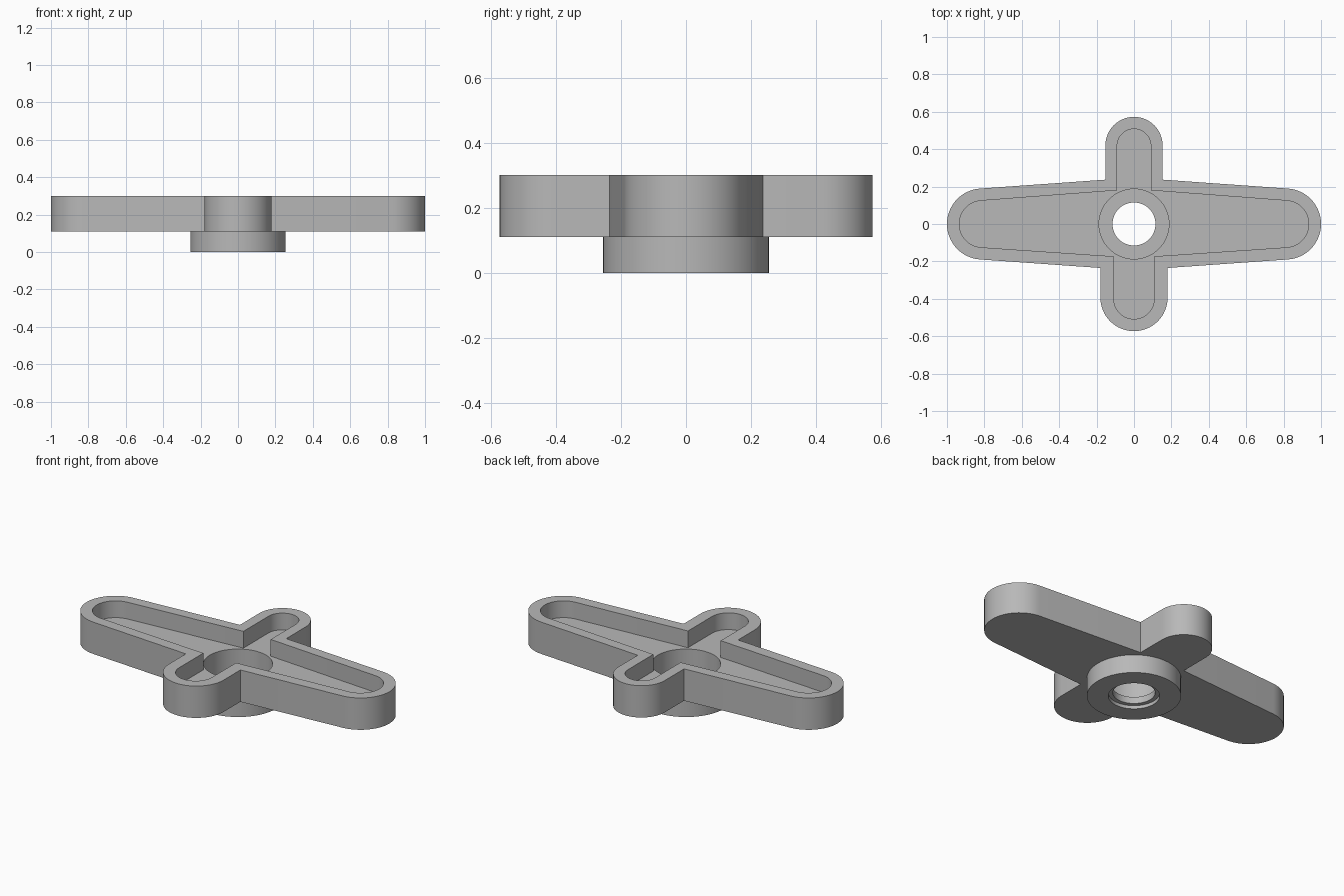
import bpy, bmesh
from math import cos, sin, radians

cube = bpy.data.objects.get("Cube")
if cube:
    bpy.data.objects.remove(cube, do_unlink=True)

grey = bpy.data.materials.new("grey_plastic")
grey.use_nodes = True
colour = (0.48, 0.48, 0.48, 1)
grey.diffuse_color = colour
grey.node_tree.nodes["Principled BSDF"].inputs["Base Color"].default_value = colour


def arc(cx, cy, r, start, end, steps):
    angles = [radians(start + (end - start) * i / steps) for i in range(steps + 1)]
    return [(cx + r * cos(a), cy + r * sin(a)) for a in angles]


def cross_outline(long_end, long_r, short_end, front_r, back_r, front_y, back_y):
    """Four rounded arms: right half from front to back, then mirrored."""
    half = arc(0, front_r - short_end, front_r, -90, 0, 16)
    half.append((front_r, -front_y))
    half += arc(long_end - long_r, 0, long_r, -86, 86, 32)
    half.append((back_r, back_y))
    half += arc(0, short_end - back_r, back_r, 0, 90, 16)
    return half + [(-x, y) for x, y in reversed(half[1:-1])]


def prism(name, outline, bottom, top):
    bm = bmesh.new()
    base = bm.faces.new([bm.verts.new((x, y, bottom)) for x, y in outline])
    grown = bmesh.ops.extrude_face_region(bm, geom=[base])
    verts = [v for v in grown["geom"] if isinstance(v, bmesh.types.BMVert)]
    bmesh.ops.translate(bm, verts=verts, vec=(0, 0, top - bottom))
    bmesh.ops.recalc_face_normals(bm, faces=bm.faces)
    mesh = bpy.data.meshes.new(name)
    bm.to_mesh(mesh)
    bm.free()
    mesh.materials.append(grey)
    obj = bpy.data.objects.new(name, mesh)
    bpy.context.collection.objects.link(obj)
    return obj


def disc(name, r, bottom, top):
    return prism(name, arc(0, 0, r, 0, 360, 64)[:-1], bottom, top)


def combine(target, tool, operation):
    mod = target.modifiers.new(tool.name, "BOOLEAN")
    mod.operation = operation
    mod.solver = "EXACT"
    mod.object = tool
    bpy.context.view_layer.objects.active = target
    bpy.ops.object.modifier_apply(modifier=mod.name)
    bpy.data.objects.remove(tool, do_unlink=True)


# Four-armed body with the round hub under it
arms = prism("control_arm", cross_outline(1.0, 0.19, 0.573, 0.18, 0.153, 0.235, 0.237), 0.11, 0.30)
combine(arms, disc("hub", 0.255, 0, 0.15), "UNION")

# Pocket in the top, leaving a raised rim
combine(arms, prism("pocket", cross_outline(0.934, 0.125, 0.508, 0.108, 0.09, 0.173, 0.18), 0.20, 0.40),
        "DIFFERENCE")

# Screw head bore, through hole and shallow recess underneath
combine(arms, disc("screw_bore", 0.187, 0.06, 0.25), "DIFFERENCE")
combine(arms, disc("through_hole", 0.115, -0.1, 0.1), "DIFFERENCE")
combine(arms, disc("lower_recess", 0.139, -0.1, 0.02), "DIFFERENCE")

# Smooth round walls, sharp edges
bpy.ops.object.select_all(action="DESELECT")
arms.select_set(True)
bpy.context.view_layer.objects.active = arms
bpy.ops.object.shade_smooth_by_angle(angle=radians(20))
